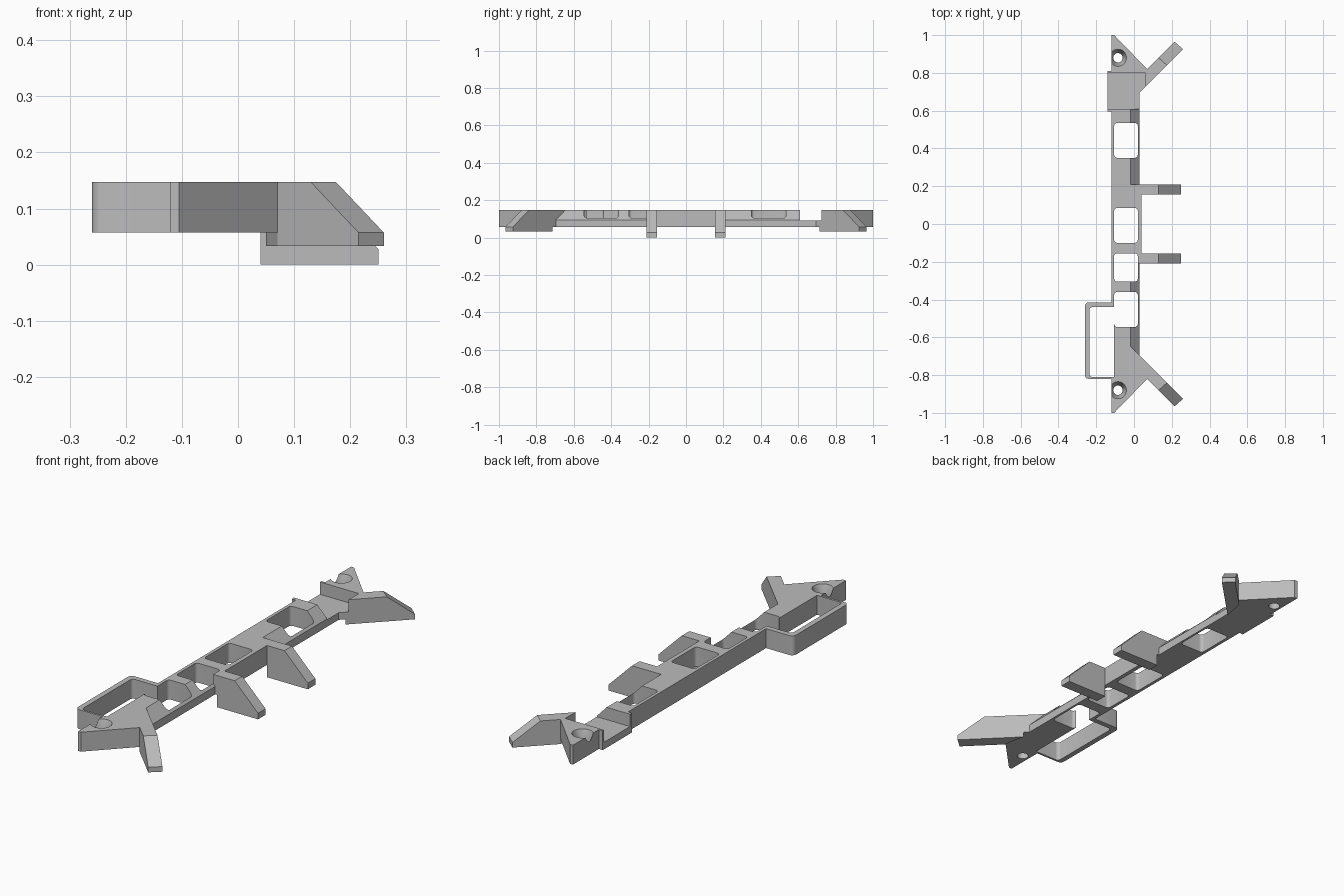
import bpy, bmesh, math

cube = bpy.data.objects.get("Cube")
if cube:
    bpy.data.objects.remove(cube, do_unlink=True)

LOW, TOP = 0.057, 0.147

grey = bpy.data.materials.new("plain grey")
grey.use_nodes = True
grey.diffuse_color = (0.5, 0.5, 0.5, 1)
grey.node_tree.nodes["Principled BSDF"].inputs["Base Color"].default_value = (0.5, 0.5, 0.5, 1)


def add_object(name, bm):
    bmesh.ops.recalc_face_normals(bm, faces=bm.faces)
    mesh = bpy.data.meshes.new(name)
    bm.to_mesh(mesh)
    bm.free()
    mesh.materials.append(grey)
    obj = bpy.data.objects.new(name, mesh)
    bpy.context.collection.objects.link(obj)
    return obj


def prism(name, bottom, top, round_if=None, radius=0.015):
    """Solid between two matching loops; chosen side edges may be rounded."""
    bm = bmesh.new()
    a = [bm.verts.new(p) for p in bottom]
    b = [bm.verts.new(p) for p in top]
    bm.faces.new(a[::-1])
    bm.faces.new(b)
    sides = []
    for i in range(len(a)):
        j = (i + 1) % len(a)
        bm.faces.new((a[i], a[j], b[j], b[i]))
        sides.append(bm.edges.get((a[i], b[i])))
    if round_if:
        chosen = [e for e in sides if round_if(e.verts[0].co)]
        bmesh.ops.bevel(bm, geom=chosen, offset=radius, segments=4, profile=0.5, affect='EDGES')
    return add_object(name, bm)


def plan(name, pts, z0, z1, **kw):
    return prism(name, [(x, y, z0) for x, y in pts], [(x, y, z1) for x, y in pts], **kw)


def block(name, x0, x1, y0, y1, z0, z1, **kw):
    return plan(name, [(x0, y0), (x1, y0), (x1, y1), (x0, y1)], z0, z1, **kw)


def combine(target, tool, operation):
    mod = target.modifiers.new("combine", 'BOOLEAN')
    mod.operation, mod.solver, mod.object = operation, 'EXACT', tool
    bpy.context.view_layer.update()
    deps = bpy.context.evaluated_depsgraph_get()
    mesh = bpy.data.meshes.new_from_object(target.evaluated_get(deps))
    target.modifiers.clear()
    target.data = mesh
    bpy.data.objects.remove(tool, do_unlink=True)


# Long plate with pointed ends and the outline of the side loop
frame = plan("bracket_frame", [
    (-0.12, -1), (-0.105, -1), (0.07, -0.82), (0.05, -0.715), (0.03, -0.695),
    (0.03, -0.155), (0.04, -0.155), (0.04, 0.155), (0.03, 0.155), (0.03, 0.695),
    (0.05, 0.715), (0.07, 0.82), (-0.105, 1), (-0.12, 1), (-0.12, 0.81),
    (-0.14, 0.81), (-0.14, 0.595), (-0.12, 0.595), (-0.12, -0.415),
    (-0.26, -0.415), (-0.26, -0.82), (-0.12, -0.82)],
    LOW, TOP, round_if=lambda c: c.x < -0.25, radius=0.02)

# Sloped edge along the plate, on both sides of the middle
slope = [(-0.03, 0.158), (0.06, 0.062), (0.06, 0.2), (-0.03, 0.2)]
for start, end, skew in ((0.21, 0.65, 0), (-0.665, -0.21, -1)):
    cutter = prism("slope_cutter", [(x, start + skew * x, z) for x, z in slope],
                   [(x, end, z) for x, z in slope])
    combine(frame, cutter, 'DIFFERENCE')

# Diagonal arms with sloped ends
for s in (-1, 1):
    quad = [(0.07, 0.82), (0.215, 0.965), (0.26, 0.925), (0.05, 0.715)]
    bm = bmesh.new()
    for x, y in quad:
        bm.verts.new((x, s * y, 0.033))
    for x, y in quad[1:3]:
        bm.verts.new((x, s * y, LOW))
    for x, y in (quad[0], (0.13, 0.88), (0.175, 0.84), quad[3]):
        bm.verts.new((x, s * y, TOP))
    bmesh.ops.convex_hull(bm, input=bm.verts)
    bmesh.ops.dissolve_limit(bm, angle_limit=0.01, verts=bm.verts, edges=bm.edges)
    combine(frame, add_object("diagonal_arm", bm), 'UNION')

# Straight support fins
fin = [(0, TOP), (0.13, TOP), (0.25, 0.028), (0.25, 0), (0.04, 0), (0.04, LOW), (0, LOW)]
for y in (-0.21, 0.155):
    combine(frame, prism("support_fin", [(x, y, z) for x, z in fin],
                         [(x, y + 0.055, z) for x, z in fin]), 'UNION')

# Windows through the plate, and the opening of the side loop
for y0, y1 in ((0.35, 0.535), (-0.1, 0.085), (-0.305, -0.155), (-0.545, -0.36)):
    combine(frame, block("window_cutter", -0.105, 0.02, y0, y1, -0.1, 0.3,
                         round_if=lambda c: True), 'DIFFERENCE')
combine(frame, block("loop_cutter", -0.235, -0.105, -0.81, -0.44, -0.1, 0.3,
                     round_if=lambda c: c.x < -0.2), 'DIFFERENCE')

# Lowered seat near the back
combine(frame, block("seat_cutter", -0.3, 0.06, 0.61, 0.8, 0.09, 0.3), 'DIFFERENCE')

# Countersunk screw holes
for y in (-0.88, 0.88):
    for r0, r1, z0, z1 in ((0.025, 0.025, 0, 0.2), (0.025, 0.046, 0.09, 0.149)):
        bm = bmesh.new()
        bmesh.ops.create_cone(bm, cap_ends=True, segments=32, radius1=r0, radius2=r1, depth=z1 - z0)
        bmesh.ops.translate(bm, verts=bm.verts, vec=(-0.085, y, (z0 + z1) / 2))
        combine(frame, add_object("hole_cutter", bm), 'DIFFERENCE')

# Smooth only the rounded corners and holes
bpy.ops.object.select_all(action='DESELECT')
frame.select_set(True)
bpy.context.view_layer.objects.active = frame
bpy.ops.object.shade_smooth_by_angle(angle=math.radians(30))
